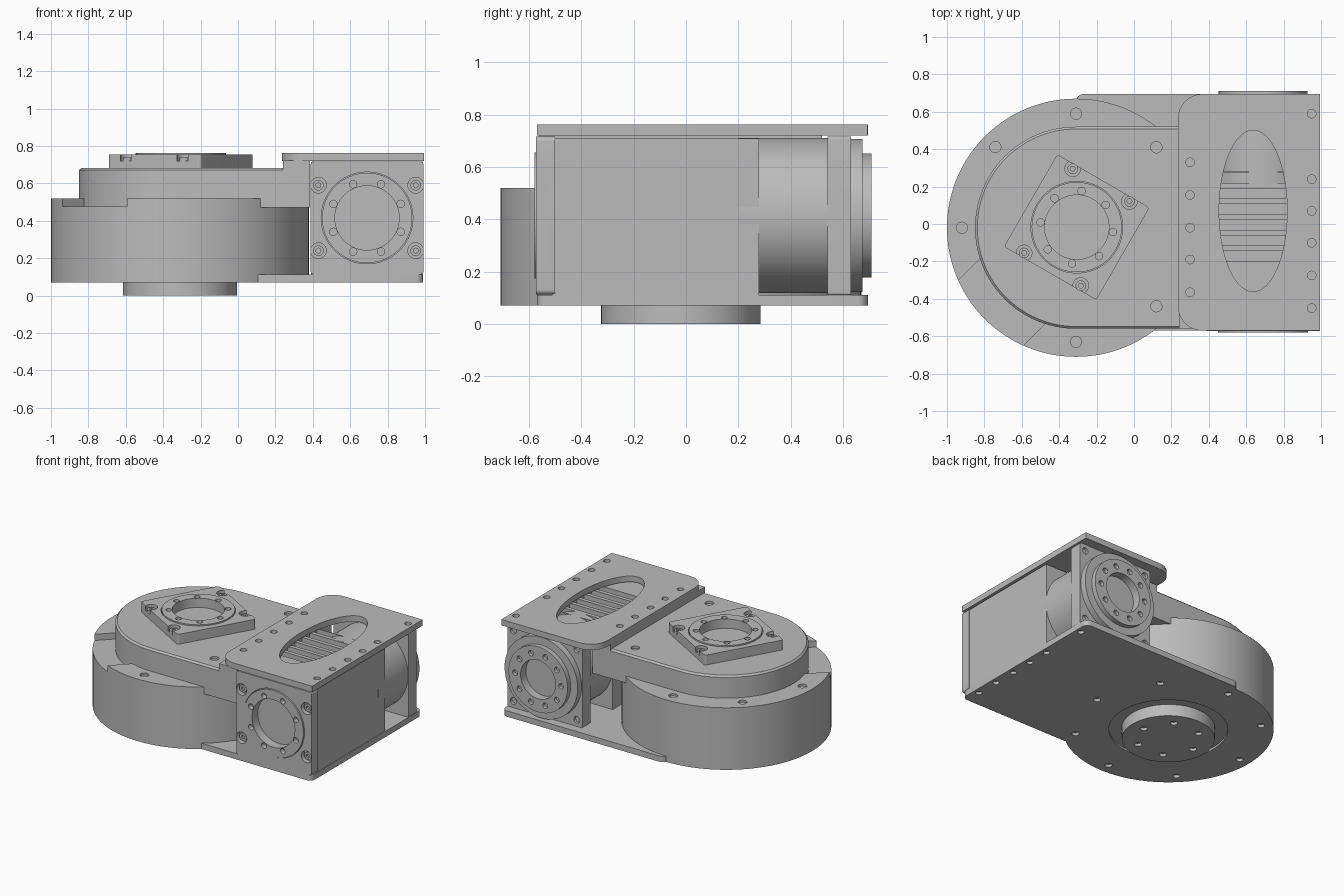
import bpy
import bmesh
from math import radians, cos, sin, pi
from mathutils import Matrix, Vector

if "Cube" in bpy.data.objects:
    bpy.data.objects.remove(bpy.data.objects["Cube"])

grey = bpy.data.materials.new("machined grey")
grey.use_nodes = True
colour = (0.5, 0.5, 0.5, 1)
grey.diffuse_color = colour
grey.node_tree.nodes["Principled BSDF"].inputs["Base Color"].default_value = colour

HUB = Vector((-0.31, -0.02))     # axis of the turntable
MOTOR = Vector((0.69, 0, 0.415))  # axis of the side motor


def cyl(bm, x, y, z0, z1, r, seg=32, m=Matrix(), stretch=1):
    place = m @ Matrix.Translation((x, y, (z0 + z1) / 2)) @ Matrix.Diagonal((1, stretch, 1, 1))
    bmesh.ops.create_cone(bm, cap_ends=True, segments=seg, radius1=r, radius2=r,
                          depth=z1 - z0, matrix=place)


def box(bm, lo, hi, m=Matrix()):
    lo, hi = Vector(lo), Vector(hi)
    place = m @ Matrix.Translation((lo + hi) / 2) @ Matrix.Diagonal((*(hi - lo), 1))
    bmesh.ops.create_cube(bm, size=1, matrix=place)


def prism(bm, points, z0, z1, m=Matrix(), bevel=0):
    base = bm.faces.new([bm.verts.new((x, y, z0)) for x, y in points])
    top = bmesh.ops.extrude_face_region(bm, geom=[base])["geom"]
    verts = [v for v in top if isinstance(v, bmesh.types.BMVert)]
    bmesh.ops.translate(bm, verts=verts, vec=(0, 0, z1 - z0))
    if bevel:
        rim = [e for e in bm.edges if all(v in verts for v in e.verts)]
        bmesh.ops.bevel(bm, geom=rim, offset=bevel, segments=1, affect='EDGES')
    bmesh.ops.transform(bm, matrix=m, verts=bm.verts)


def rounded(x0, x1, y0, y1, radii):
    """Rectangle outline; radii run from the back right corner, anticlockwise."""
    corners = [(x1, y1, -1, -1), (x0, y1, 1, -1), (x0, y0, 1, 1), (x1, y0, -1, 1)]
    points = []
    for k, ((x, y, sx, sy), r) in enumerate(zip(corners, radii)):
        for i in range(9):
            a = (k + i / 8) * pi / 2
            points.append((x + sx * r + r * cos(a), y + sy * r + r * sin(a)))
    return points


def to_object(name, bm):
    bmesh.ops.recalc_face_normals(bm, faces=bm.faces)
    mesh = bpy.data.meshes.new(name)
    bm.to_mesh(mesh)
    bm.free()
    mesh.materials.append(grey)
    ob = bpy.data.objects.new(name, mesh)
    bpy.context.collection.objects.link(ob)
    return ob


def part(name, build, cut=None):
    """Build a solid, subtract an optional cutter and smooth the round faces."""
    bm = bmesh.new()
    build(bm)
    ob = to_object(name, bm)
    if cut:
        bm = bmesh.new()
        cut(bm)
        cutter = to_object(name + "_cutter", bm)
        mod = ob.modifiers.new("cut", 'BOOLEAN')
        mod.object, mod.operation, mod.solver = cutter, 'DIFFERENCE', 'EXACT'
        graph = bpy.context.evaluated_depsgraph_get()
        result = bpy.data.meshes.new_from_object(ob.evaluated_get(graph))
        ob.modifiers.clear()
        ob.data = result
        bpy.data.objects.remove(cutter)
    bpy.ops.object.select_all(action='DESELECT')
    ob.select_set(True)
    bpy.context.view_layer.objects.active = ob
    bpy.ops.object.shade_smooth_by_angle(angle=radians(30))
    return ob


def ring_of(bm, count, radius, z0, z1, r, m=Matrix(), centre=(0, 0), start=0.0):
    for i in range(count):
        a = radians(start) + 2 * pi * i / count
        cyl(bm, centre[0] + radius * cos(a), centre[1] + radius * sin(a), z0, z1, r, 16, m)


# Round turntable housing, with a channel through the rim and screw holes
def disc_cut(bm):
    turn = Matrix.Translation((*HUB, 0)) @ Matrix.Rotation(radians(225), 4, 'Z')
    box(bm, (0.3, -0.245, 0.475), (0.9, 0.245, 0.7), turn)
    for k in (2, 3, 4, 6):
        a = k * pi / 4
        cyl(bm, HUB.x + 0.61 * cos(a), HUB.y + 0.61 * sin(a), 0.505, 0.6, 0.03, 16)
    ring_of(bm, 8, 0.61, 0, 0.09, 0.024, centre=HUB)
    cyl(bm, *HUB, 0, 0.085, 0.39, 64)


part("turntable_housing", lambda bm: cyl(bm, *HUB, 0.07, 0.52, 0.69, 128), disc_cut)

# Output boss underneath
part("bottom_boss", lambda bm: cyl(bm, *HUB, 0, 0.12, 0.305, 64),
     lambda bm: ring_of(bm, 6, 0.21, -0.1, 0.02, 0.024, centre=HUB))

# Raised deck: half round on the left, straight towards the motor
arc = [(HUB.x + 0.54 * cos(a), HUB.y + 0.54 * sin(a))
       for a in (pi / 2 + pi * i / 48 for i in range(49))]
deck = arc + [(0.385, HUB.y - 0.54), (0.385, HUB.y + 0.54)]


def deck_cut(bm):
    for y in (-0.44, 0.41):
        cyl(bm, 0.12, y, 0.665, 0.8, 0.03, 16)


part("raised_deck", lambda bm: prism(bm, deck, 0.47, 0.682, bevel=0.012), deck_cut)
part("deck_bridge", lambda bm: box(bm, (0.24, -0.56, 0.6), (0.385, 0.52, 0.722)))

# Bottom and cover plates
right_rows = [(0.95, y) for y in (0.59, 0.24, 0.07, -0.1, -0.275, -0.45)]
left_rows = [(0.3, y) for y in (0.33, 0.155, -0.02, -0.19, -0.365)]


def base_cut(bm):
    cyl(bm, *HUB, 0, 0.085, 0.39, 64)
    for x, y in right_rows:
        cyl(bm, x, y, 0, 0.09, 0.022, 16)
    ring_of(bm, 8, 0.61, 0, 0.09, 0.024, centre=HUB)


def cover_cut(bm):
    for x, y in right_rows + left_rows:
        cyl(bm, x, y, 0.74, 0.9, 0.023, 16)
    cyl(bm, 0.637, 0.07, 0.6, 0.9, 0.182, 64, stretch=2.37)


part("base_plate", lambda bm: prism(
    bm, rounded(-0.31, 0.99, -0.57, 0.695, (0.04, 0.04, 0.01, 0.04)), 0.07, 0.112), base_cut)
part("cover_plate", lambda bm: prism(
    bm, rounded(0.235, 0.995, -0.57, 0.695, (0.005, 0.13, 0.13, 0.005)), 0.72, 0.763), cover_cut)


# Motor body with cooling slots under the cover opening
def slots(bm):
    for i in range(6):
        y = -0.2 + i * 0.084
        box(bm, (0.44, y, 0.58), (0.84, y + 0.055, 0.8))


part("motor_body", lambda bm: box(bm, (0.392, -0.51, 0.112), (0.985, 0.28, 0.71)), slots)

back = Matrix.Translation(MOTOR) @ Matrix.Rotation(-pi / 2, 4, 'X')
part("motor_drum", lambda bm: cyl(bm, 0, 0, 0.2, 0.6, 0.297, 96, back))


# Mounting face: square plate, raised ring, bore, bolt circle and corner bolts
def mounting_face(name, m, half, bolt_x, bolt_y):
    bolts = [(sx * bolt_x, sy * bolt_y) for sx in (-1, 1) for sy in (-1, 1)]

    def bore(bm):
        cyl(bm, 0, 0, -0.06, 0.1, 0.172, 64, m)
        ring_of(bm, 8, 0.195, -0.03, 0.1, 0.02, m, start=22.5)

    def plate_cut(bm):
        cyl(bm, 0, 0, -0.06, 0.1, 0.245, 64, m)
        for x, y in bolts:
            cyl(bm, x, y, -0.035, 0.1, 0.042, 24, m)

    def heads(bm):
        for x, y in bolts:
            cyl(bm, x, y, -0.04, -0.015, 0.028, 24, m)

    def sockets(bm):
        for x, y in bolts:
            cyl(bm, x, y, -0.03, 0.1, 0.014, 6, m)

    outline = rounded(-half, half, -half, half, (0.018,) * 4)
    part(name + "_plate", lambda bm: prism(bm, outline, -0.072, 0, m), plate_cut)
    part(name + "_ring", lambda bm: cyl(bm, 0, 0, -0.068, 0.007, 0.241, 64, m), bore)
    part(name + "_bolts", heads, sockets)


front = Matrix.Translation((MOTOR.x, -0.573, MOTOR.z)) @ Matrix.Rotation(pi / 2, 4, 'X')
mounting_face("front_mount", front, 0.302, 0.26, 0.175)
top = Matrix.Translation((-0.306, -0.017, 0.755)) @ Matrix.Rotation(radians(-30), 4, 'Z')
mounting_face("top_mount", top, 0.285, 0.175, 0.26)


# Rear bearing block and output flange
def rear_bolts(bm):
    for sx in (-1, 1):
        for sy in (-1, 1):
            cyl(bm, sx * 0.255, sy * 0.255, 0.61, 0.8, 0.024, 16, back)


def flange_cut(bm):
    cyl(bm, 0, 0, 0.65, 0.8, 0.14, 64, back)
    ring_of(bm, 10, 0.185, 0.685, 0.8, 0.02, back)


square = rounded(-0.3, 0.3, -0.302, 0.305, (0.01,) * 4)
part("rear_block", lambda bm: prism(bm, square, 0.54, 0.63, back), rear_bolts)
part("rear_collar", lambda bm: cyl(bm, 0, 0, 0.6, 0.675, 0.293, 96, back),
     lambda bm: cyl(bm, 0, 0, 0.65, 0.8, 0.14, 64, back))
part("rear_flange", lambda bm: cyl(bm, 0, 0, 0.66, 0.71, 0.237, 96, back), flange_cut)
